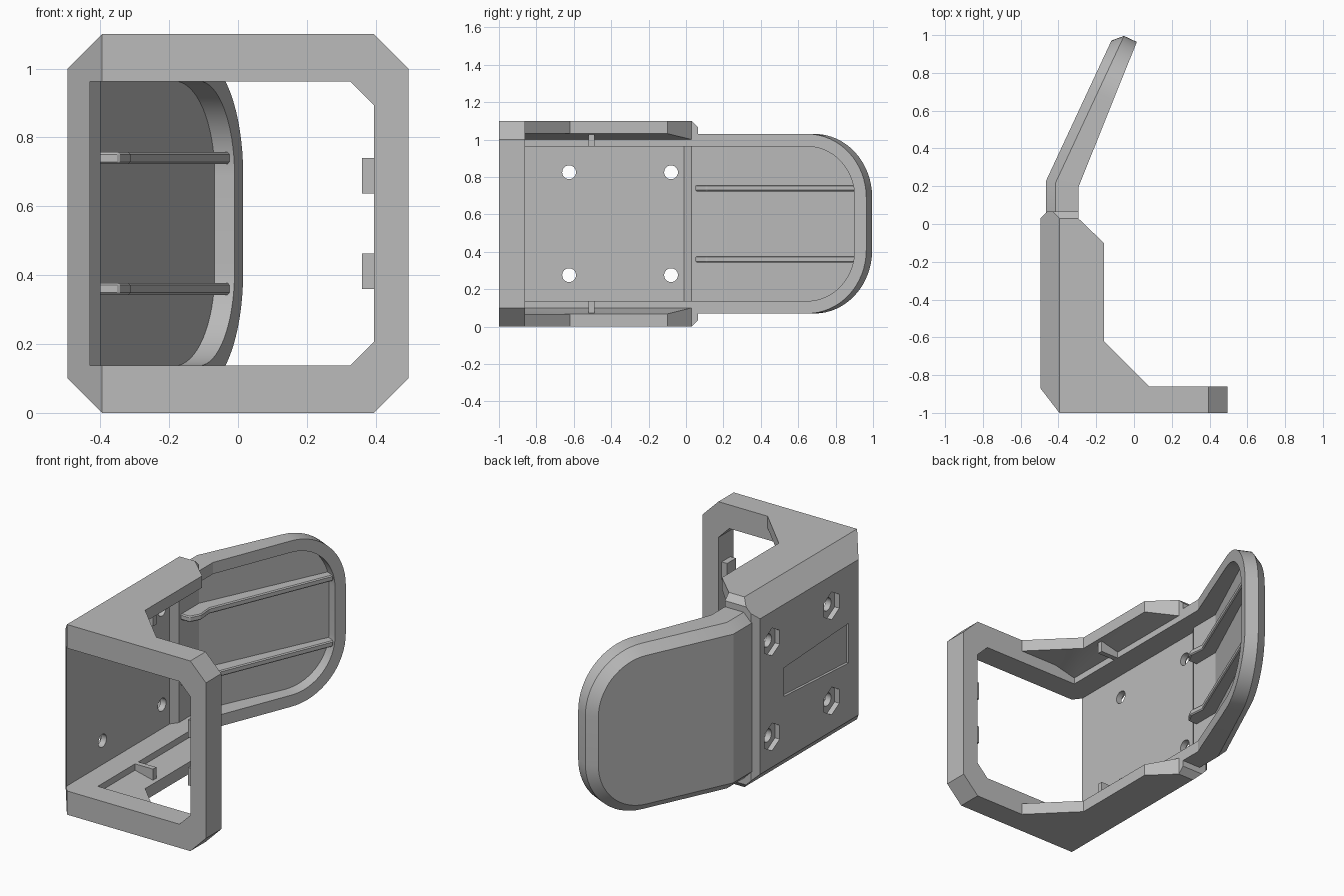
import bpy, bmesh, math
from mathutils import Vector

if "Cube" in bpy.data.objects:
    bpy.data.objects.remove(bpy.data.objects["Cube"], do_unlink=True)

grey = bpy.data.materials.new("plain grey")
grey.use_nodes = True
grey.diffuse_color = (0.5, 0.5, 0.5, 1)
grey.node_tree.nodes["Principled BSDF"].inputs["Base Color"].default_value = (0.5, 0.5, 0.5, 1)

MID = 0.55  # height of the mirror plane


def finish(name, bm):
    bmesh.ops.recalc_face_normals(bm, faces=bm.faces)
    mesh = bpy.data.meshes.new(name)
    bm.to_mesh(mesh)
    bm.free()
    mesh.materials.append(grey)
    ob = bpy.data.objects.new(name, mesh)
    bpy.context.collection.objects.link(ob)
    return ob


def prism(name, pts, axis, lo, hi):
    """Extrude a 2D outline along an axis; the other two axes stay in xyz order."""
    def place(p, h):
        a, b = p
        return {"x": (h, a, b), "y": (a, h, b), "z": (a, b, h)}[axis]
    bm = bmesh.new()
    low = [bm.verts.new(place(p, lo)) for p in pts]
    high = [bm.verts.new(place(p, hi)) for p in pts]
    bm.faces.new(low)
    bm.faces.new(high)
    for i in range(len(pts)):
        j = (i + 1) % len(pts)
        bm.faces.new((low[i], low[j], high[j], high[i]))
    return finish(name, bm)


def rect(a0, a1, b0, b1):
    return [(a0, b0), (a1, b0), (a1, b1), (a0, b1)]


def ngon(cy, cz, r, n, turn=0.0):
    return [(cy + r * math.cos(turn + math.tau * i / n),
             cz + r * math.sin(turn + math.tau * i / n)) for i in range(n)]


def combine(ob, tool, operation="DIFFERENCE"):
    mod = ob.modifiers.new("cut", "BOOLEAN")
    mod.operation = operation
    mod.solver = "EXACT"
    mod.object = tool
    bpy.context.view_layer.objects.active = ob
    bpy.ops.object.modifier_apply(modifier=mod.name)
    bpy.data.objects.remove(tool, do_unlink=True)


def flip(pts):
    return [(a, 2 * MID - b) for a, b in pts]


# Bracket: plan outline, trimmed by the chamfered front and side outlines
plan = [(-0.495, -0.87), (-0.395, -1), (0.495, -1), (0.495, -0.86), (0.08, -0.86),
        (-0.16, -0.62), (-0.16, -0.1), (-0.295, 0.03), (-0.295, 0.065),
        (-0.46, 0.065), (-0.495, 0.03)]
bracket = prism("bracket", plan, "z", 0, 1.1)
front = [(-0.395, 0), (0.395, 0), (0.495, 0.1), (0.495, 1.0),
         (0.395, 1.1), (-0.395, 1.1), (-0.495, 1.0), (-0.495, 0.1)]
combine(bracket, prism("front_trim", front, "y", -1.2, 0.3), "INTERSECT")
side = [(-1.2, -0.01), (0.02, -0.01), (0.065, 0.035), (0.065, 1.065), (0.02, 1.11), (-1.2, 1.11)]
combine(bracket, prism("side_trim", side, "x", -0.7, 0.7), "INTERSECT")

# Opening through the frame, then the sloped shelf recesses
opening = [(-0.43, 0.137), (0.325, 0.137), (0.395, 0.207),
           (0.395, 0.893), (0.325, 0.963), (-0.43, 0.963)]
combine(bracket, prism("opening", opening, "y", -1.2, 0.3))
recess = [(-0.295, 0.2), (-0.295, 0.1), (-0.16, 0.068), (0.6, 0.068), (0.6, 0.2)]
for pts in (recess, flip(recess)):
    combine(bracket, prism("recess", pts, "y", -0.86, 0.3))

# Bolt holes with hexagonal pockets, and the tapered outer panel recess
for y in (-0.625, -0.08):
    for z in (MID - 0.275, MID + 0.275):
        combine(bracket, prism("hole", ngon(y, z, 0.037, 24), "x", -0.6, -0.4))
        combine(bracket, prism("hex", ngon(y, z, 0.08, 6, math.pi / 6), "x", -0.6, -0.465))
panel = [(-0.78, MID - 0.115), (-0.19, MID - 0.083), (-0.19, MID + 0.083), (-0.78, MID + 0.115)]
combine(bracket, prism("panel", panel, "x", -0.6, -0.48))

# Paddle: rings swept from the outer face over the rim to the pocket floor
BEND = Vector((-0.465, 0.23))
ANGLE = math.radians(25)
ALONG = Vector((math.sin(ANGLE), math.cos(ANGLE)))
INWARD = Vector((math.cos(ANGLE), -math.sin(ANGLE)))
LENGTH, HALF, RADIUS, STEPS = 0.868, 0.48, 0.34, 16


def on_paddle(u, d):
    if u < 0:
        return BEND + Vector((d, u))
    if u == 0:
        return BEND + Vector((d, -d * math.tan(ANGLE / 2)))
    return BEND + ALONG * u + INWARD * d


def rim_depth(u):
    return 0.17 - 0.045 * max(u, 0) / LENGTH


def floor_depth(u):
    return 0.035 if u < -0.22 else 0.065


def paddle_ring(bm, inset, depth):
    r = RADIUS - inset
    half = [(u, HALF - inset) for u in (-0.24, -0.2, 0)]
    for k in range(STEPS + 1):
        a = math.pi / 2 * k / STEPS
        half.append((LENGTH - RADIUS + r * math.sin(a), HALF - RADIUS + r * math.cos(a)))
    ring = half + [(u, -z) for u, z in reversed(half)]
    return [bm.verts.new((*on_paddle(u, depth(u)), MID + z)) for u, z in ring]


bm = bmesh.new()
rings = [paddle_ring(bm, 0.05, lambda u: 0),
         paddle_ring(bm, 0, lambda u: 0.05),
         paddle_ring(bm, 0, rim_depth),
         paddle_ring(bm, 0.067, rim_depth),
         paddle_ring(bm, 0.067, floor_depth)]
count = len(rings[0])
for a, b in zip(rings, rings[1:]):
    for i in range(count - 1):
        bm.faces.new((a[i], a[i + 1], b[i + 1], b[i]))
for ring in (rings[0], rings[-1]):
    for i in range(count // 2 - 1):
        bm.faces.new((ring[i], ring[i + 1], ring[-2 - i], ring[-1 - i]))
bm.faces.new([r[0] for r in rings] + [r[-1] for r in reversed(rings)])
paddle = finish("paddle", bm)

# Ribs along the pocket floor
rib = [(-0.43, 0.05), (-0.345, 0.05), (-0.312, 0.11)]
rib += [tuple(on_paddle(u, d)) for u, d in ((0, 0.145), (0.80, 0.115), (0.82, 0.05), (0, 0.05))]
for name, z in (("lower_rib", MID - 0.19), ("upper_rib", MID + 0.19)):
    ob = prism(name, rib, "z", z - 0.017, z + 0.017)
    bevel = ob.modifiers.new("soft_edges", "BEVEL")
    bevel.width = 0.006

# Small stops on the shelves and on the inside of the post
stop = rect(-0.33, -0.18, 0.06, 0.137)
for name, pts in (("lower_shelf_stop", stop), ("upper_shelf_stop", flip(stop))):
    prism(name, pts, "y", -0.52, -0.49)
post_tab = rect(0.36, 0.41, 0.36, 0.463)
for name, pts in (("lower_post_tab", post_tab), ("upper_post_tab", flip(post_tab))):
    prism(name, pts, "y", -0.97, -0.89)

# Smooth the rounded parts, keep edges sharp
bpy.ops.object.select_all(action="DESELECT")
for ob in (bracket, paddle):
    ob.select_set(True)
bpy.context.view_layer.objects.active = paddle
bpy.ops.object.shade_smooth_by_angle(angle=math.radians(20))
